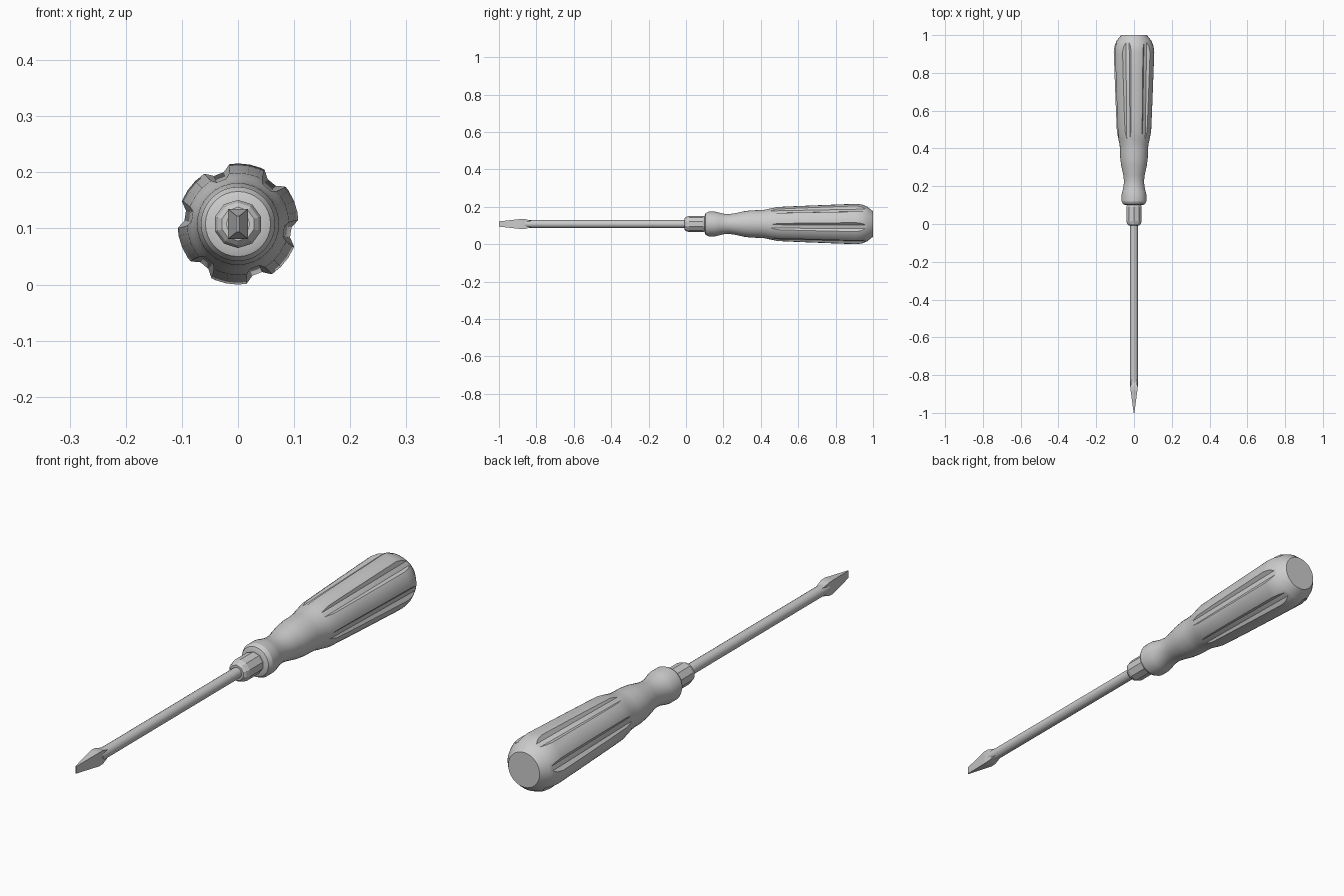
import bpy, bmesh
from math import sin, cos, pi, radians, atan2, hypot

if "Cube" in bpy.data.objects:
    bpy.data.objects.remove(bpy.data.objects["Cube"])

CZ = 0.108  # height of the tool axis


def loft(name, rings, smooth=30):
    """Skin a list of equal-length point rings and cap both ends."""
    bm = bmesh.new()
    vs = [[bm.verts.new(p) for p in ring] for ring in rings]
    n = len(vs[0])
    for a, b in zip(vs, vs[1:]):
        for i in range(n):
            j = (i + 1) % n
            bm.faces.new((a[i], a[j], b[j], b[i]))
    bm.faces.new(vs[0])
    bm.faces.new(vs[-1])
    bmesh.ops.recalc_face_normals(bm, faces=bm.faces)
    me = bpy.data.meshes.new(name)
    bm.to_mesh(me)
    bm.free()
    ob = bpy.data.objects.new(name, me)
    bpy.context.collection.objects.link(ob)
    if smooth:
        shade(ob, smooth)
    return ob


def shade(ob, angle):
    bpy.ops.object.select_all(action='DESELECT')
    ob.select_set(True)
    bpy.context.view_layer.objects.active = ob
    bpy.ops.object.shade_smooth_by_angle(angle=radians(angle))


def lathe(name, profile, sides, smooth=30, turn=0.0):
    """Revolve (y, radius) points around the tool axis."""
    rings = [[(r * cos(turn + 2 * pi * i / sides), y, CZ + r * sin(turn + 2 * pi * i / sides))
              for i in range(sides)] for y, r in profile]
    return loft(name, rings, smooth)


# Handle: collar, neck, finger swell and grip
handle = lathe("handle", [
    (0.10, 0.045), (0.105, 0.058), (0.12, 0.066), (0.155, 0.066), (0.175, 0.061),
    (0.20, 0.055), (0.23, 0.053), (0.26, 0.057), (0.31, 0.068), (0.35, 0.073),
    (0.39, 0.074), (0.42, 0.076), (0.45, 0.083), (0.49, 0.091), (0.60, 0.096),
    (0.75, 0.102), (0.91, 0.108), (0.94, 0.104), (0.97, 0.092), (1.0, 0.068)], 32, 0)

# Grip flutes: six tapered rods cut lengthwise
R = 0.03
bm = bmesh.new()
for k in range(6):
    t = radians(51 + 60 * k)
    ends = []
    for y, floor in ((0.40, 0.080), (1.05, 0.096)):
        c = floor + R
        ends.append([bm.verts.new((c * cos(t) + R * cos(t + pi / 5 * i + pi / 10), y,
                                   CZ + c * sin(t) + R * sin(t + pi / 5 * i + pi / 10)))
                     for i in range(10)])
    for i in range(10):
        j = (i + 1) % 10
        bm.faces.new((ends[0][i], ends[0][j], ends[1][j], ends[1][i]))
    bm.faces.new(ends[0])
    bm.faces.new(ends[1])
bmesh.ops.recalc_face_normals(bm, faces=bm.faces)
me = bpy.data.meshes.new("flute_cutters")
bm.to_mesh(me)
bm.free()
cutter = bpy.data.objects.new("flute_cutters", me)
bpy.context.collection.objects.link(cutter)
mod = handle.modifiers.new("flutes", 'BOOLEAN')
mod.operation = 'DIFFERENCE'
mod.solver = 'EXACT'
mod.object = cutter
bpy.context.view_layer.objects.active = handle
bpy.ops.object.modifier_apply(modifier=mod.name)
bpy.data.objects.remove(cutter)
shade(handle, 25)

# Faceted ferrule with chamfered ends
lathe("ferrule", [(-0.008, 0.030), (0.0, 0.038), (0.015, 0.043), (0.09, 0.043), (0.11, 0.037)],
      10, 0, pi / 10)

# Round shaft
lathe("shaft", [(-0.86, 0.021), (0.02, 0.021)], 16)

# Flat blade: flared then tapered to a thin upright edge
loft("blade", [[(sx * x, y, CZ + sz * z) for sx, sz in ((1, 1), (-1, 1), (-1, -1), (1, -1))]
               for y, x, z in ((-1.0, 0.002, 0.014), (-0.88, 0.018, 0.027),
                               (-0.86, 0.018, 0.026), (-0.81, 0.012, 0.012))], 0)
